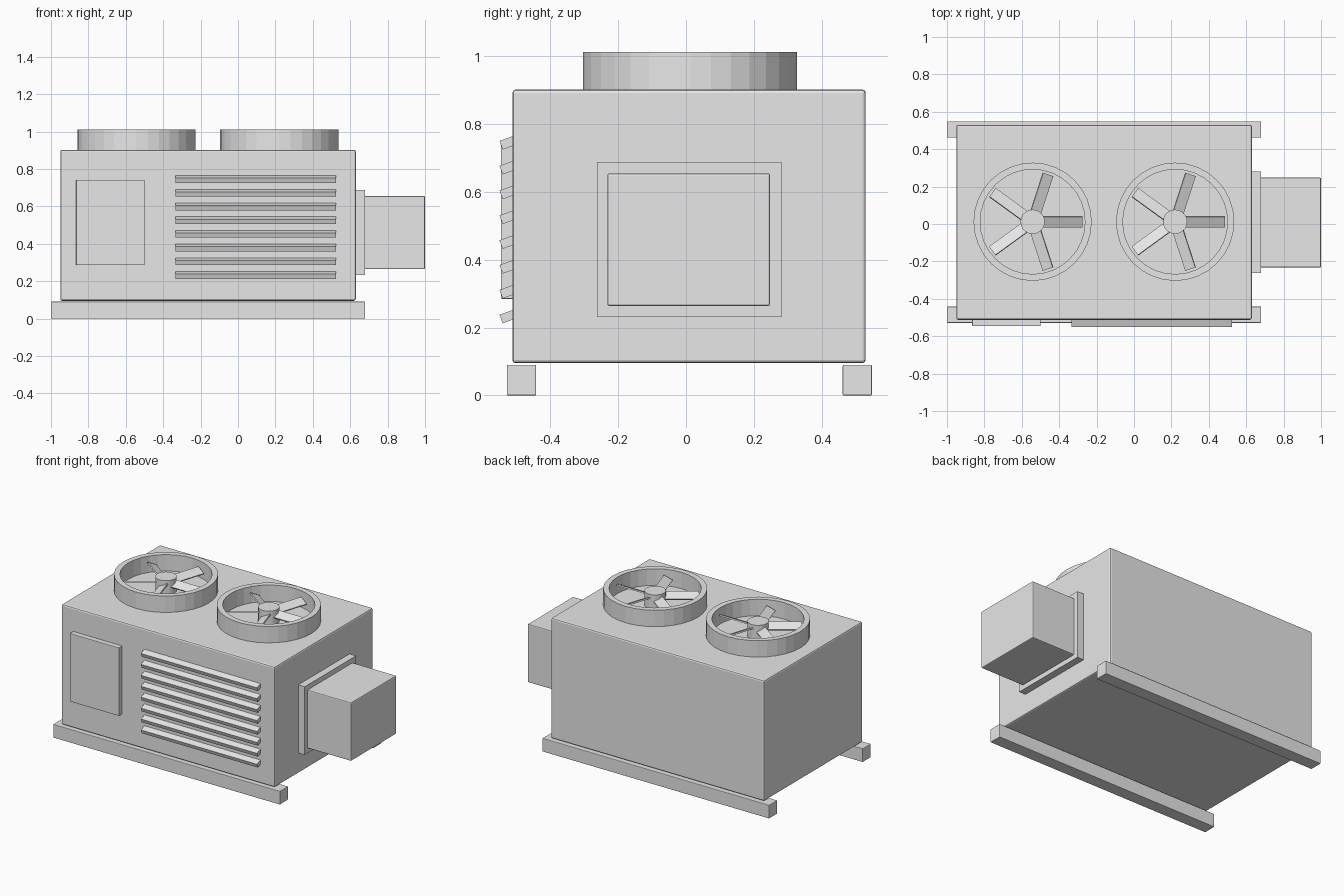
import bpy, bmesh, math
from mathutils import Matrix

cube = bpy.data.objects.get("Cube")
if cube:
    bpy.data.objects.remove(cube, do_unlink=True)

grey = bpy.data.materials.new("light grey metal")
grey.use_nodes = True
GREY = (0.8, 0.8, 0.8, 1)
grey.diffuse_color = GREY
grey.node_tree.nodes["Principled BSDF"].inputs["Base Color"].default_value = GREY


def finish(name, bm, bevel=0):
    mesh = bpy.data.meshes.new(name)
    bmesh.ops.recalc_face_normals(bm, faces=bm.faces)
    bm.to_mesh(mesh)
    bm.free()
    mesh.materials.append(grey)
    obj = bpy.data.objects.new(name, mesh)
    bpy.context.collection.objects.link(obj)
    if bevel:
        mod = obj.modifiers.new("edge_bevel", 'BEVEL')
        mod.width = bevel
        mod.segments = 2
    return obj


def box(name, x, y, z, bevel=0):
    """Box from its (min, max) range on each axis."""
    bm = bmesh.new()
    size = [b - a for a, b in (x, y, z)]
    mid = [(a + b) / 2 for a, b in (x, y, z)]
    bmesh.ops.create_cube(bm, size=1, matrix=Matrix.Translation(mid) @ Matrix.Diagonal((*size, 1)))
    return finish(name, bm, bevel)


def lathe(name, profile, x, y, sides):
    """Spin a closed (radius, z) loop around a vertical axis."""
    bm = bmesh.new()
    rings = []
    for i in range(sides):
        a = math.tau * i / sides
        rings.append([bm.verts.new((x + r * math.cos(a), y + r * math.sin(a), z)) for r, z in profile])
    n = len(profile)
    for i in range(sides):
        p, q = rings[i], rings[(i + 1) % sides]
        for j in range(n):
            k = (j + 1) % n
            bm.faces.new((p[j], q[j], q[k], p[k]))
    return finish(name, bm)


# Cabinet and base skids
box("cabinet", (-0.95, 0.63), (-0.512, 0.53), (0.095, 0.902), 0.01)
for name, y in (("front_skid", -0.528), ("back_skid", 0.462)):
    box(name, (-1, 0.68), (y, y + 0.086), (0, 0.09), 0.003)

# Side duct with its flange
box("duct_flange", (0.62, 0.678), (-0.262, 0.281), (0.232, 0.688))
box("duct", (0.62, 1.0), (-0.232, 0.248), (0.264, 0.655), 0.006)

# Front access panel
box("access_panel", (-0.865, -0.5), (-0.546, -0.5), (0.285, 0.742), 0.003)

# Tilted louvre slats
bm = bmesh.new()
for i in range(8):
    place = Matrix.Translation((0.095, -0.517, 0.2355 + 0.0732 * i))
    tilt = Matrix.Rotation(math.radians(20), 4, 'X')
    bmesh.ops.create_cube(bm, size=1, matrix=place @ tilt @ Matrix.Diagonal((0.86, 0.06, 0.027, 1)))
finish("louvre_slats", bm)

# Roof fans: shroud ring, hub and five pitched blades
FAN_Y = 0.012
for side, x in (("right", -0.542), ("left", 0.22)):
    lathe(side + "_fan_shroud", [(0.316, 0.89), (0.316, 1.012), (0.28, 1.012), (0.28, 0.89)], x, FAN_Y, 32)

    bm = bmesh.new()
    bmesh.ops.create_cone(bm, cap_ends=True, segments=20, radius1=0.065, radius2=0.065, depth=0.105,
                          matrix=Matrix.Translation((x, FAN_Y, 0.945)))
    finish(side + "_fan_hub", bm)

    bm = bmesh.new()
    for i in range(5):
        turn = Matrix.Rotation(math.tau * i / 5, 4, 'Z')
        pitch = Matrix.Rotation(math.radians(25), 4, 'X')
        place = Matrix.Translation((x, FAN_Y, 0.962)) @ turn @ Matrix.Translation((0.158, 0, 0))
        bmesh.ops.create_cube(bm, size=1, matrix=place @ pitch @ Matrix.Diagonal((0.216, 0.062, 0.009, 1)))
    finish(side + "_fan_blades", bm)
